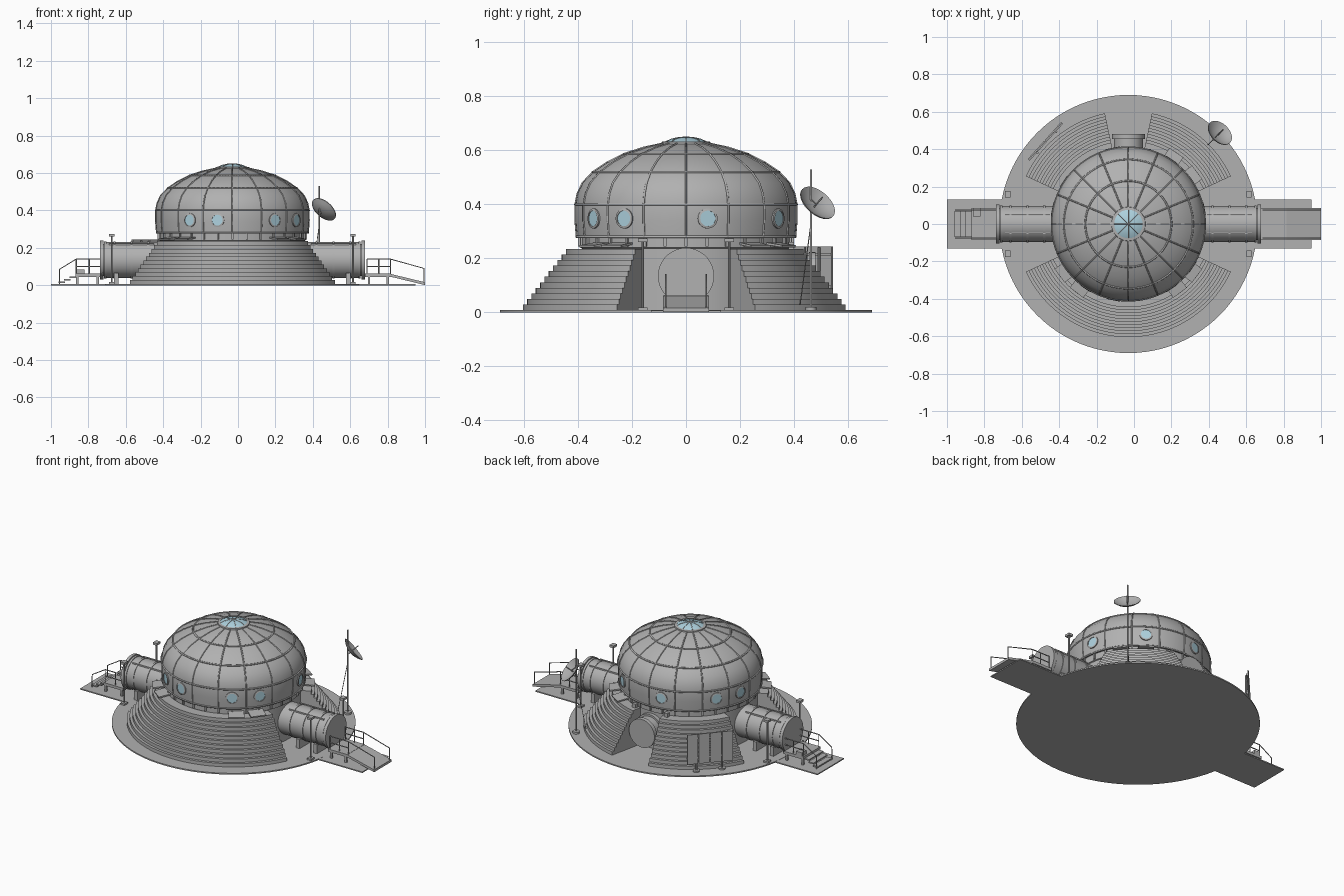
import bpy, bmesh
from math import sin, cos, pi, radians
from mathutils import Vector, Matrix

if "Cube" in bpy.data.objects:
    bpy.data.objects.remove(bpy.data.objects["Cube"])

CX = -0.03          # centre of the dome along x
made = []


def material(name, rgb, rough):
    m = bpy.data.materials.new(name)
    m.use_nodes = True
    m.diffuse_color = (*rgb, 1)
    b = m.node_tree.nodes["Principled BSDF"]
    b.inputs["Base Color"].default_value = (*rgb, 1)
    b.inputs["Roughness"].default_value = rough
    return m


GREY = material("hull grey", (0.44, 0.44, 0.44), 0.6)
GLASS = material("pale blue glass", (0.42, 0.64, 0.73), 0.4)


def finish(name, bm, mat=GREY, matrix=None):
    if matrix:
        bm.transform(matrix)
    bmesh.ops.recalc_face_normals(bm, faces=bm.faces)
    me = bpy.data.meshes.new(name)
    bm.to_mesh(me)
    bm.free()
    me.materials.append(mat)
    ob = bpy.data.objects.new(name, me)
    bpy.context.collection.objects.link(ob)
    made.append(ob)
    return ob


def box(name, lo, hi, matrix=None):
    bm = bmesh.new()
    lo, hi = Vector(lo), Vector(hi)
    size = Matrix.Diagonal((*(hi - lo), 1))
    bmesh.ops.create_cube(bm, size=1, matrix=Matrix.Translation((lo + hi) / 2) @ size)
    return finish(name, bm, matrix=matrix)


def lathe(name, profile, a0=0, a1=360, n=96, mat=GREY, matrix=None, closed=False):
    """Turn an (r, z) profile about z; part turns of closed profiles get end caps."""
    bm = bmesh.new()
    full = a1 - a0 == 360
    rings = []
    for i in range(n if full else n + 1):
        a = radians(a0 + (a1 - a0) * i / n)
        rings.append([bm.verts.new((r * cos(a), r * sin(a), z)) for r, z in profile])
    k = len(profile)
    for i in range(n):
        p, q = rings[i], rings[(i + 1) % len(rings)]
        for j in range(k if closed else k - 1):
            bm.faces.new((p[j], q[j], q[(j + 1) % k], p[(j + 1) % k]))
    if not full:
        bm.faces.new(rings[0])
        bm.faces.new(rings[-1])
    bmesh.ops.remove_doubles(bm, verts=bm.verts, dist=1e-5)
    return finish(name, bm, mat, matrix or Matrix.Translation((CX, 0, 0)))


def disc(name, r, h0, h1, matrix, mat=GREY, n=40):
    return lathe(name, [(0, h0), (r, h0), (r, h1), (0, h1)], n=n, mat=mat, matrix=matrix)


def pipes(name, paths, r, cyclic=False):
    cu = bpy.data.curves.new(name, "CURVE")
    cu.dimensions = "3D"
    cu.bevel_depth = r
    cu.bevel_resolution = 1
    cu.use_fill_caps = True
    for path in paths:
        s = cu.splines.new("POLY")
        s.points.add(len(path) - 1)
        s.use_cyclic_u = cyclic
        for pt, co in zip(s.points, path):
            pt.co = (*co, 1)
    cu.materials.append(GREY)
    ob = bpy.data.objects.new(name, cu)
    bpy.context.collection.objects.link(ob)


def around(angle):
    return Matrix.Translation((CX, 0, 0)) @ Matrix.Rotation(radians(angle), 4, "Z")


def outward(angle, z):
    """Frame on the dome axis whose z axis points out at the given angle."""
    return around(angle) @ Matrix.Translation((0, 0, z)) @ Matrix.Rotation(pi / 2, 4, "Y")


# Ground plate and the two path pads
lathe("ground_plate", [(0, 0), (0.69, 0), (0.69, 0.008), (0, 0.008)])
box("path_pad", (-1, -0.13, 0), (0.95, 0.13, 0.007))

# Dome shell, wall below it and seam rings
shell = [(0.405, 0.28), (0.41, 0.34), (0.41, 0.40), (0.402, 0.44), (0.383, 0.48),
         (0.345, 0.52), (0.29, 0.557), (0.23, 0.587), (0.16, 0.61), (0.085, 0.626)]
lathe("dome", [(0, 0.28)] + shell + [(0, 0.63)])
lathe("lower_wall", [(0.385, 0), (0.385, 0.28)])
lathe("skirt", [(0.38, 0.235), (0.392, 0.24), (0.392, 0.28), (0.38, 0.285)])
for r, z in (shell[0], shell[2], shell[5], shell[7]):
    ring = [(CX + r * cos(i * pi / 48), r * sin(i * pi / 48), z) for i in range(96)]
    pipes("seam_ring", [ring], 0.005, True)
ribs = [[around(22.5 * i) @ Vector((r, 0, z)) for r, z in shell] for i in range(16)]
pipes("dome_ribs", ribs, 0.004)
for i in range(32):
    box("skirt_stud", (0.385, -0.005, 0.245), (0.4, 0.005, 0.28), around(i * 11.25))

# Skylight
lathe("skylight_frame", [(0.092, 0.618), (0.09, 0.632), (0.076, 0.634), (0.076, 0.62)], n=48)
cap = [(0.08, 0.63), (0.055, 0.642), (0.028, 0.648), (0, 0.65)]
lathe("skylight", cap, n=32, mat=GLASS)
pipes("skylight_bars", [[around(45 * i) @ Vector((r, 0, z)) for r, z in cap] for i in range(8)], 0.002)

# Round windows, one or two to each group of panels
for a in (11.25, 56.25, 101.25, 146.25, 168.75, -33.75, -56.25, -101.25, -123.75):
    m = outward(a, 0.348)
    lathe("window_rim", [(0.029, 0.39), (0.037, 0.39), (0.037, 0.414), (0.029, 0.416)],
          n=32, matrix=m, closed=True)
    disc("window_glass", 0.03, 0.39, 0.413, m, GLASS, 32)

# Stepped banks
STEPS = 11
bank = [(0.38, 0.005)]
for i in range(STEPS):
    r = 0.605 - 0.016 * i
    bank += [(r, 0.008 + i * 0.0207), (r, 0.008 + (i + 1) * 0.0207)]
bank.append((0.38, bank[-1][1]))
for name, a0, a1 in (("front_steps", -155, -25), ("back_right_steps", 25, 78),
                     ("back_left_steps", 102, 155)):
    lathe(name, bank, a0, a1, n=(a1 - a0) // 3, closed=True)

# Tilted plates over the banks
for a in (-143, -127, -53, -37, 37, 56):
    tilt = Matrix.Translation((0.425, 0, 0.25)) @ Matrix.Rotation(radians(8), 4, "Y")
    box("awning_plate", (-0.045, -0.045, -0.004), (0.035, 0.045, 0.004), around(a) @ tilt)

# Side tunnels with end hatch, bands, saddles and roof rails
for side in (0, 180):
    m = outward(side, 0.135)
    disc("tunnel", 0.096, 0.36, 0.685, m, n=48)
    disc("tunnel_hatch", 0.104, 0.69, 0.708, m, n=48)
    disc("hatch_neck", 0.085, 0.68, 0.695, m)
    for x in (0.45, 0.54, 0.63, 0.68):
        disc("tunnel_band", 0.1, x - 0.006, x + 0.006, m, n=48)
    for x in (0.5, 0.62):
        box("tunnel_saddle", (x - 0.012, -0.08, 0.005), (x + 0.012, 0.08, 0.065), around(side))
    for y in (-0.05, 0.05):
        box("tunnel_rail", (0.42, y - 0.004, 0.21), (0.66, y + 0.004, 0.223), around(side))
    # Lamp posts beside the tunnel
    for y in (-0.16, 0.16):
        p = around(side) @ Matrix.Translation((0.645, y, 0))
        box("lamp_foot", (-0.014, -0.017, 0.005), (0.014, 0.017, 0.018), p)
        disc("lamp_post", 0.005, 0.01, 0.265, p, n=10)
        box("lamp_head", (-0.014, -0.017, 0.26), (0.014, 0.017, 0.274), p)

# Back airlock
m = outward(90, 0.135)
disc("airlock", 0.078, 0.36, 0.465, m)
disc("airlock_hatch", 0.088, 0.455, 0.48, m)
disc("airlock_collar", 0.09, 0.38, 0.405, m)
for x in (-0.11, 0.11):
    box("airlock_pillar", (0.38, x - 0.012, 0), (0.4, x + 0.012, 0.26), around(90))

# Left landing with steps, right landing with ramp
box("left_landing", (-0.87, -0.085, 0.045), (-0.735, 0.085, 0.062))
box("left_console", (-0.86, 0.04, 0.06), (-0.82, 0.085, 0.085))
for i in range(3):
    x = -0.96 + i * 0.03
    box("left_tread", (x, -0.07, 0.012 + i * 0.014), (x + 0.034, 0.07, 0.02 + i * 0.014))
box("right_landing", (0.68, -0.085, 0.045), (0.815, 0.085, 0.062))
ramp = box("right_ramp", (0.81, -0.085, 0.047), (1.0, 0.085, 0.062))
for v in ramp.data.vertices:
    if v.co.x > 0.9:
        v.co.z -= 0.046
for x in (-0.86, -0.75, 0.7, 0.8):
    for y in (-0.075, 0.075):
        box("landing_leg", (x - 0.006, y - 0.006, 0.005), (x + 0.006, y + 0.006, 0.05))

# Handrails
for name, inner, mid, end, low in (("left_rail", -0.725, -0.865, -0.955, 0.085),
                                   ("right_rail", 0.69, 0.815, 0.995, 0.09)):
    paths = []
    for y in (-0.075, 0.075):
        paths.append([(inner, y, 0.14), (mid, y, 0.14), (end, y, low), (end, y, 0.004)])
        paths.append([(inner, y, 0.1), (mid, y, 0.1)])
        paths += [[(x, y, 0.05), (x, y, 0.14)] for x in (inner, (inner + mid) / 2, mid)]
    pipes(name, paths, 0.003)

# Dish aerial on a guyed mast
MX, MY = 0.435, 0.463
pipes("aerial_mast", [[(MX, MY, 0), (MX, MY, 0.53)]], 0.004)
pipes("aerial_struts", [[(MX, MY, 0.33), (MX - 0.04, MY - 0.04, 0.03)],
                        [(MX, MY, 0.42), (MX + 0.02, MY + 0.02, 0.4)]], 0.002)
disc("aerial_foot", 0.02, 0.005, 0.02, Matrix.Translation((MX, MY, 0)), n=16)
facing = Vector((1, 1, 1.15)).to_track_quat("Z", "Y").to_matrix().to_4x4()
m = Matrix.Translation((0.45, 0.478, 0.395)) @ facing
bowl = [(0, -0.01), (0.03, -0.007), (0.055, 0.002), (0.076, 0.015)]
lathe("dish", bowl + [(r, z + 0.004) for r, z in reversed(bowl)], n=32, matrix=m)
pipes("dish_feed", [[m @ Vector((0, 0, -0.02)), m @ Vector((0, 0, 0.05))]], 0.003)

# Slatted screen standing behind the left bank
m = Matrix.Translation((-0.475, 0.445, 0)) @ Matrix.Rotation(radians(48), 4, "Z")
for i in range(4):
    x = -0.135 + i * 0.068
    box("screen_panel", (x, -0.004, 0.06), (x + 0.062, 0.004, 0.245), m)
for z in (0.09, 0.21):
    box("screen_bar", (-0.135, -0.01, z), (0.132, -0.003, z + 0.01), m)
for x in (-0.075, 0.075):
    p = m @ Matrix.Translation((x, -0.012, 0))
    disc("screen_post", 0.006, 0.01, 0.24, p, n=10)
    disc("screen_foot", 0.02, 0.005, 0.016, p, n=16)

# Smooth the rounded parts, keep hard edges
bpy.ops.object.select_all(action="DESELECT")
for ob in made:
    ob.select_set(True)
bpy.context.view_layer.objects.active = made[0]
bpy.ops.object.shade_smooth_by_angle(angle=radians(30))
bpy.ops.object.select_all(action="DESELECT")
